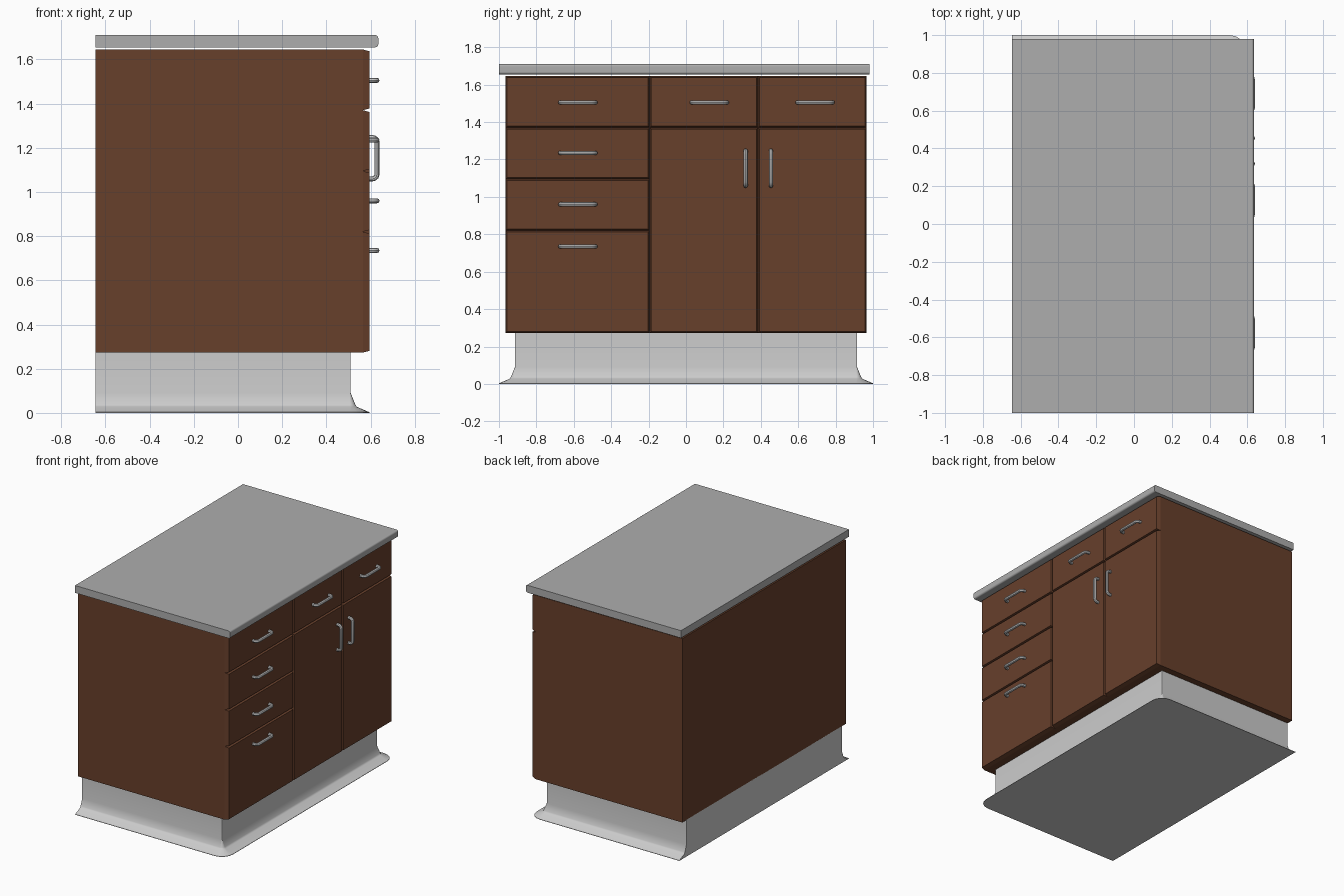
import bpy, bmesh
from math import sin, cos, pi

if "Cube" in bpy.data.objects:
    bpy.data.objects.remove(bpy.data.objects["Cube"])

BACK = -0.645


def material(name, *rgb):
    mat = bpy.data.materials.new(name)
    mat.diffuse_color = (*rgb, 1)
    mat.use_nodes = True
    mat.node_tree.nodes["Principled BSDF"].inputs["Base Color"].default_value = mat.diffuse_color
    return mat


wood = material("brown_wood", 0.136, 0.050, 0.024)
stone = material("grey_worktop", 0.42, 0.42, 0.42)


def add_object(name, mesh, mat=None, smooth=None):
    ob = bpy.data.objects.new(name, mesh)
    bpy.context.collection.objects.link(ob)
    if mat:
        mesh.materials.append(mat)
    if smooth:
        bpy.ops.object.select_all(action='DESELECT')
        ob.select_set(True)
        bpy.context.view_layer.objects.active = ob
        bpy.ops.object.shade_smooth_by_angle(angle=smooth)
    return ob


def loft(name, rings, mat=None, smooth=None):
    """Skin closed rings of points in order and cap both ends."""
    bm = bmesh.new()
    vs = [[bm.verts.new(p) for p in r] for r in rings]
    n = len(rings[0])
    for a, b in zip(vs, vs[1:]):
        for i in range(n):
            j = (i + 1) % n
            bm.faces.new((a[i], a[j], b[j], b[i]))
    bm.faces.new(vs[0])
    bm.faces.new(vs[-1])
    bmesh.ops.recalc_face_normals(bm, faces=bm.faces)
    mesh = bpy.data.meshes.new(name)
    bm.to_mesh(mesh)
    bm.free()
    ob = add_object(name, mesh, mat, smooth)
    if smooth:  # keeps the large flat faces evenly shaded
        ob.modifiers.new("flat_faces", 'WEIGHTED_NORMAL').keep_sharp = True
    return ob


def rect(x, y0, y1, z0, z1, inset=0.0):
    y0, y1, z0, z1 = y0 + inset, y1 - inset, z0 + inset, z1 - inset
    return [(x, y0, z0), (x, y1, z0), (x, y1, z1), (x, y0, z1)]


# Plinth: upright walls flaring out at the floor, rounded at the front corners
def plinth_ring(d, z):
    d += 0.004
    pts = [(BACK, -0.911 - d, z)]
    for side in (-1, 1):
        for i in range(5):
            t = side * pi / 2 * ((4 - i) if side < 0 else i) / 4
            pts.append((0.506 + d * cos(t), side * 0.911 + d * sin(t), z))
    pts.append((BACK, 0.911 + d, z))
    return pts


loft("plinth", [plinth_ring(d, z) for d, z in
                ((0.085, 0), (0.085, 0.003), (0.027, 0.028), (0.02, 0.04),
                 (0, 0.09), (0, 0.275))], smooth=0.8)

# Cabinet body
loft("cabinet_body", [rect(x, -0.965, 0.965, 0.273, 1.645) for x in (BACK, 0.565)], wood)

# Drawer and door fronts with chamfered edges
columns = [(-0.965, -0.194, (1.645, 1.37, 1.095, 0.82, 0.273)),
           (-0.194, 0.385, (1.645, 1.37, 0.273)),
           (0.385, 0.965, (1.645, 1.37, 0.273))]
for c, (y0, y1, levels) in enumerate(columns):
    for r, (top, low) in enumerate(zip(levels, levels[1:])):
        kind = "door" if c and r else "drawer"
        loft(f"{kind}_front_{c}_{r}",
             [rect(0.565, y0, y1, low, top), rect(0.595, y0, y1, low, top, 0.008)], wood)

# Worktop with a rounded front edge
R = 0.013
profile = [(BACK, 1.655)]
for cz, start in ((1.655 + R, -pi / 2), (1.71 - R, 0)):
    for i in range(5):
        t = start + i * pi / 8
        profile.append((0.635 - R + R * cos(t), cz + R * sin(t)))
profile.append((BACK, 1.71))
loft("worktop", [[(x, y, z) for x, z in profile] for y in (-1.0, 0.98)], stone, smooth=0.6)

# Bar handle: one swept tube, shared by every drawer and door
curve = bpy.data.curves.new("handle_path", 'CURVE')
curve.dimensions = '3D'
curve.bevel_depth = 0.0115
curve.bevel_resolution = 2
curve.use_fill_caps = True
half = [(0.59, 0.094), (0.607, 0.094), (0.618, 0.091), (0.626, 0.084), (0.629, 0.073)]
path = [(x, -y) for x, y in half] + [(x, y) for x, y in reversed(half)]
spline = curve.splines.new('POLY')
spline.points.add(len(path) - 1)
for p, (x, y) in zip(spline.points, path):
    p.co = (x, y, 0, 1)
helper = bpy.data.objects.new("handle_path", curve)
bpy.context.collection.objects.link(helper)
handle_mesh = bpy.data.meshes.new_from_object(helper.evaluated_get(
    bpy.context.evaluated_depsgraph_get()))
bpy.data.objects.remove(helper)

handles = [("drawer", -0.578, z, 0) for z in (1.505, 1.235, 0.96, 0.735)]
handles += [("drawer", y, 1.505, 0) for y in (0.125, 0.69)]
handles += [("door", y, 1.153, pi / 2) for y in (0.319, 0.454)]
for i, (kind, y, z, turn) in enumerate(handles):
    ob = add_object(f"{kind}_handle_{i}", handle_mesh, smooth=0.7)
    ob.location = (0, y, z)
    ob.rotation_euler.x = turn
